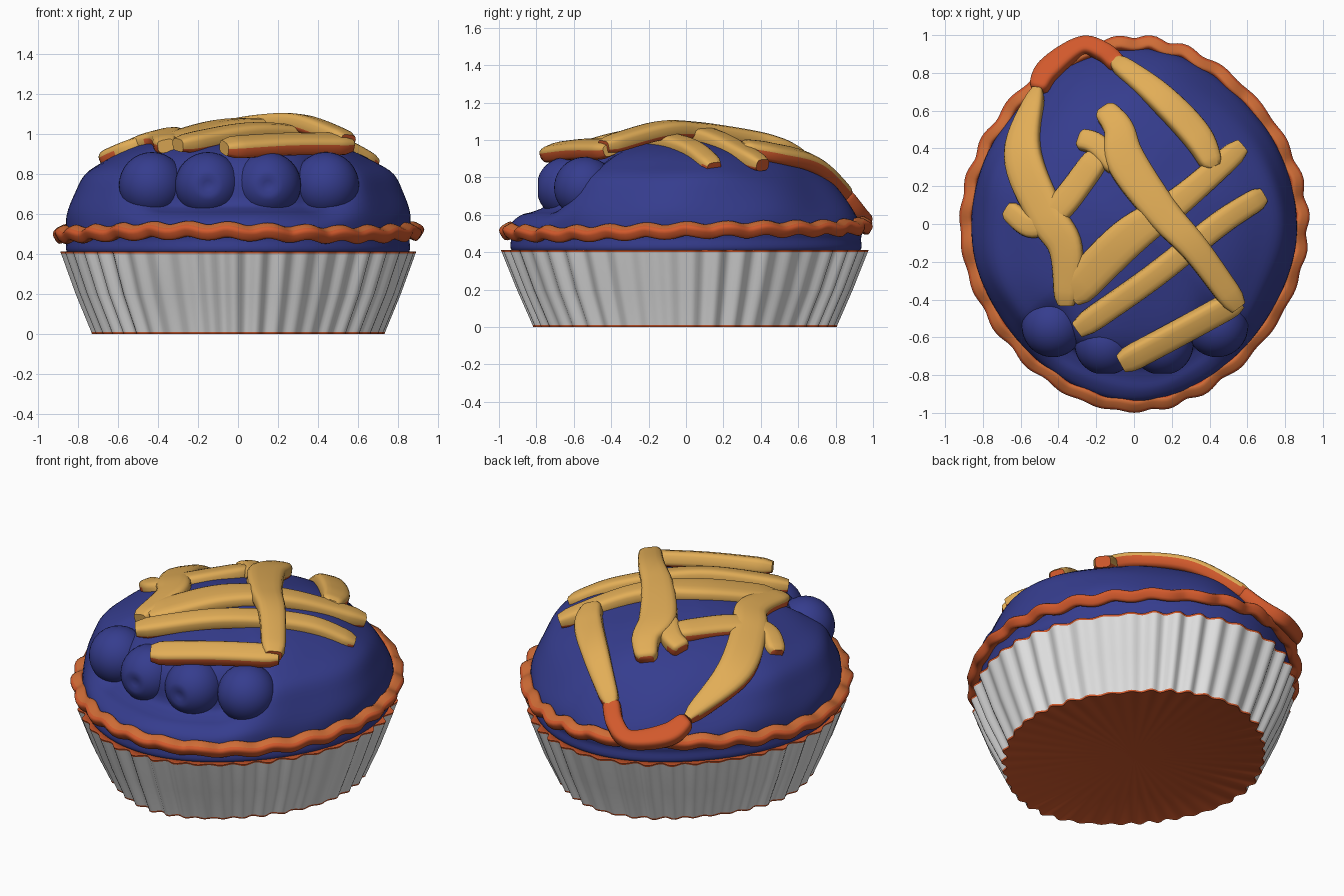
import bpy, bmesh, math
from mathutils import Vector

if "Cube" in bpy.data.objects:
    bpy.data.objects.remove(bpy.data.objects["Cube"])

def material(name, rgb):
    m = bpy.data.materials.new(name)
    m.diffuse_color = (*rgb, 1)
    m.use_nodes = True
    m.node_tree.nodes["Principled BSDF"].inputs["Base Color"].default_value = m.diffuse_color
    return m

BLUE = material("berry_blue", (0.036, 0.046, 0.27))
TAN = material("pastry_tan", (0.76, 0.42, 0.095))
ORANGE = material("crust_orange", (0.64, 0.10, 0.025))
BAKED = material("baked_brown", (0.62, 0.15, 0.037))
GREY = material("tin_grey", (0.78, 0.78, 0.78))

def finish(name, verts, faces, mats, rule=None, angle=50):
    me = bpy.data.meshes.new(name)
    me.from_pydata(verts, [], faces)
    bm = bmesh.new()
    bm.from_mesh(me)
    bmesh.ops.remove_doubles(bm, verts=bm.verts, dist=1e-5)
    bmesh.ops.recalc_face_normals(bm, faces=bm.faces)
    bm.to_mesh(me)
    bm.free()
    for m in mats:
        me.materials.append(m)
    for p in me.polygons:
        p.use_smooth = True
        if rule:
            p.material_index = rule(p)
    me.set_sharp_from_angle(angle=math.radians(angle))
    ob = bpy.data.objects.new(name, me)
    bpy.context.collection.objects.link(ob)
    return ob

def bridge(rings, n, closed=False):
    """Quads between successive rings of n vertices."""
    faces = []
    for i in range(rings if closed else rings - 1):
        j = (i + 1) % rings
        for k in range(n):
            l = (k + 1) % n
            faces.append((i * n + k, i * n + l, j * n + l, j * n + k))
    return faces

def spline(pts, steps):
    """Catmull-Rom through points of any dimension."""
    P = [Vector(p) for p in pts]
    P = [P[0] * 2 - P[1]] + P + [P[-1] * 2 - P[-2]]
    out = []
    for i in range(1, len(P) - 2):
        a, b, c, d = P[i - 1:i + 3]
        for s in range(steps):
            t = s / steps
            out.append(0.5 * (2 * b + (c - a) * t + (2 * a - 5 * b + 4 * c - d) * t * t
                              + (3 * b - a - 3 * c + d) * t ** 3))
    return out + [P[-2]]

def smooth(e0, e1, x):
    t = min(1, max(0, (x - e0) / (e1 - e0)))
    return t * t * (3 - 2 * t)

def outline(t):
    """The pie is a little narrower on its diagonals than an ellipse."""
    return 1 - .03 * math.sin(2 * t) ** 2

# Fluted tin: grey wall with an orange lip and base
N = 42 * 8
rows = [(0, 0, .012), (.71, .79, .004), (.72, .80, 0), (.723, .803, .010), (.80, .885, .2),
        (.872, .965, .402), (.876, .969, .412), (.84, .925, .412), (.82, .91, .36)]
verts = []
for a, b, z in rows:
    for k in range(N):
        t = 2 * math.pi * k / N
        w = math.sin(42 * t + .6 * math.sin(5 * t))
        f = 1 + (.016 * w * (1 + .4 * math.sin(7 * t)) if a > .7 and z < .41 or a > .875 else 0)
        if a < .84 and z > .3:
            f = .98
        f *= outline(t) - (.015 * math.sin(2 * t) ** 2 if z < .1 else 0)
        verts.append((a * f * math.cos(t), b * f * math.sin(t), z))

def tin_rule(p):
    return 0 if .010 < p.center.z < .40 and p.normal.xy.dot(p.center.xy) > 0 else 1

finish("fluted_tin", verts, bridge(len(rows), N), [GREY, ORANGE], tin_rule, 60)

# Berry filling: dome with a ledge at the front and a gentler slope at the back
base = [(.93, .38), (.985, .415), (.985, .47), (.99, .51)]
side = base + [(.985, .60), (.945, .70), (.885, .80), (.77, .865), (.63, .925), (.46, .97), (.23, 1.01), (0, 1.03)]
front = base + [(.975, .56), (.92, .60), (.85, .62), (.79, .66), (.765, .80), (.65, .91), (.32, .99), (0, 1.03)]
back = base + [(.97, .58), (.91, .67), (.83, .76), (.72, .85), (.58, .92), (.40, .97), (.20, 1.01), (0, 1.03)]
S, F, B = (spline(p, 4) for p in (side, front, back))
M = 120
verts = []
for i in range(len(S)):
    for k in range(M):
        t = 2 * math.pi * k / M
        wf, wb = smooth(.6, .88, -math.sin(t)), smooth(.2, .9, math.sin(t))
        q = S[i] * (1 - wf - wb) + F[i] * wf + B[i] * wb
        lump = 1 + .010 * math.sin(9 * t + 9 * q.x) * smooth(.5, .65, q.y) * smooth(0, .3, q.x)
        r = q.x * lump * outline(t)
        verts.append((.87 * r * math.cos(t), .95 * r * math.sin(t), q.y))
finish("berry_filling", verts, bridge(len(S), M), [BLUE], None, 80)

# Whole berries along the front, two with a dimple
for i, (x, y, r, dimple) in enumerate([(-.43, -.54, .165, 0), (-.15, -.635, .165, 1),
                                       (.15, -.635, .165, 1), (.44, -.54, .165, 0)]):
    verts = []
    for a in range(21):
        for k in range(32):
            u, t = math.pi * a / 20, 2 * math.pi * k / 32
            f = 1 - dimple * .13 * (1 - smooth(.08, .36, u))
            verts.append((x + r * f * math.sin(u) * math.cos(t), y - r * f * math.cos(u),
                          .745 + r * f * math.sin(u) * math.sin(t)))
    finish("berry_%d" % (i + 1), verts, bridge(21, 32), [BLUE], None, 60)

# Pastry strips: rounded-rectangle section swept along a path
SECT = []
for k in range(16):
    t = 2 * math.pi * (k + .5) / 16
    c, s = math.cos(t), math.sin(t)
    SECT.append((math.copysign(abs(c) ** .55, c), math.copysign(abs(s) ** .55, s)))

def sweep(name, path, half_h, mats, rule=None, closed=False):
    """path holds (x, y, z, half width)."""
    verts, n = [], len(path)
    for i, p in enumerate(path):
        lo, hi = (i - 1) % n if closed else max(i - 1, 0), (i + 1) % n if closed else min(i + 1, n - 1)
        tan = (path[hi].xyz - path[lo].xyz).normalized()
        up = Vector((p.x * .6, p.y * .6, 1))
        sd = tan.cross(up).normalized()
        up = sd.cross(tan)
        # rounded ends
        e = 1 if closed else (.7, .95)[min(i, n - 1 - i)] if min(i, n - 1 - i) < 2 else 1
        for c, s in SECT:
            verts.append(p.xyz + sd * c * p.w * e + up * s * half_h * e)
    m = len(SECT)
    faces = bridge(n, m, closed)
    if not closed:
        faces += [tuple(range(m)), tuple(range((n - 1) * m, n * m))]
    return finish(name, verts, faces, mats, rule, 60)

def strip_rule(p):
    return 1 if p.normal.z < -.2 else 0

strips = {
    "lattice_strip_upper": [(.57, .41, .865, .062), (.25, .13, 1.01, .075), (-.04, -.08, 1.03, .105), (-.34, -.38, .955, .10)],
    "lattice_strip_middle": [(.68, .15, .85, .06), (.45, 0, .96, .065), (.1, -.28, 1.01, .065), (-.30, -.56, .945, .065)],
    "lattice_strip_front": [(.56, -.40, .95, .07), (.25, -.57, .95, .07), (-.07, -.74, .93, .07)],
    "lattice_strip_cross": [(-.16, .61, .90, .06), (-.08, .50, .965, .08), (-.04, .33, 1.01, .105),
                            (.15, .06, 1.05, .09), (.33, -.14, 1.05, .075), (.55, -.44, .965, .065)],
    "lattice_strip_fork": [(-.29, .45, .935, .055), (-.2, .42, .965, .06), (-.08, .3, 1.0, .065)],
    "lattice_strip_left": [(-.51, .71, .67, .04), (-.59, .38, .85, .10), (-.47, .06, .95, .10),
                           (-.36, -.13, .98, .09), (-.36, -.43, .94, .06)],
    "lattice_strip_short": [(-.67, .08, .87, .055), (-.53, -.01, .93, .065), (-.38, .1, .97, .075), (-.18, .37, .98, .07)],
    "lattice_strip_right": [(-.10, .86, .70, .05), (.13, .68, .87, .075), (.33, .47, .93, .08), (.42, .30, .955, .055)],
}
for name, pts in strips.items():
    sweep(name, spline(pts, 8), .046, [TAN, ORANGE], strip_rule)

# Folded strip joining the rim at the back
sweep("back_fold", spline([(-.51, .71, .665, .05), (-.45, .82, .60, .065), (-.28, .94, .57, .05),
                           (-.16, .91, .62, .05), (-.08, .84, .715, .05)], 8), .042, [ORANGE])

# Wavy crust rim
rim = []
for k in range(260):
    t = 2 * math.pi * k / 260
    w = math.sin(27 * t + 1.2 * math.sin(4 * t)) * (.75 + .35 * math.sin(5 * t + 1))
    f = (1 + .011 * w) * outline(t)
    z = .508 + .009 * math.sin(27 * t + 1.5) + .010 * math.sin(3 * t + 1) + .04 * max(0, math.sin(t)) ** 2
    rim.append(Vector((.88 * f * math.cos(t), .952 * f * math.sin(t), z, .038)))
sweep("crust_rim", rim, .033, [ORANGE, BAKED], lambda p: 1 if p.normal.z > .8 else 0, True)
